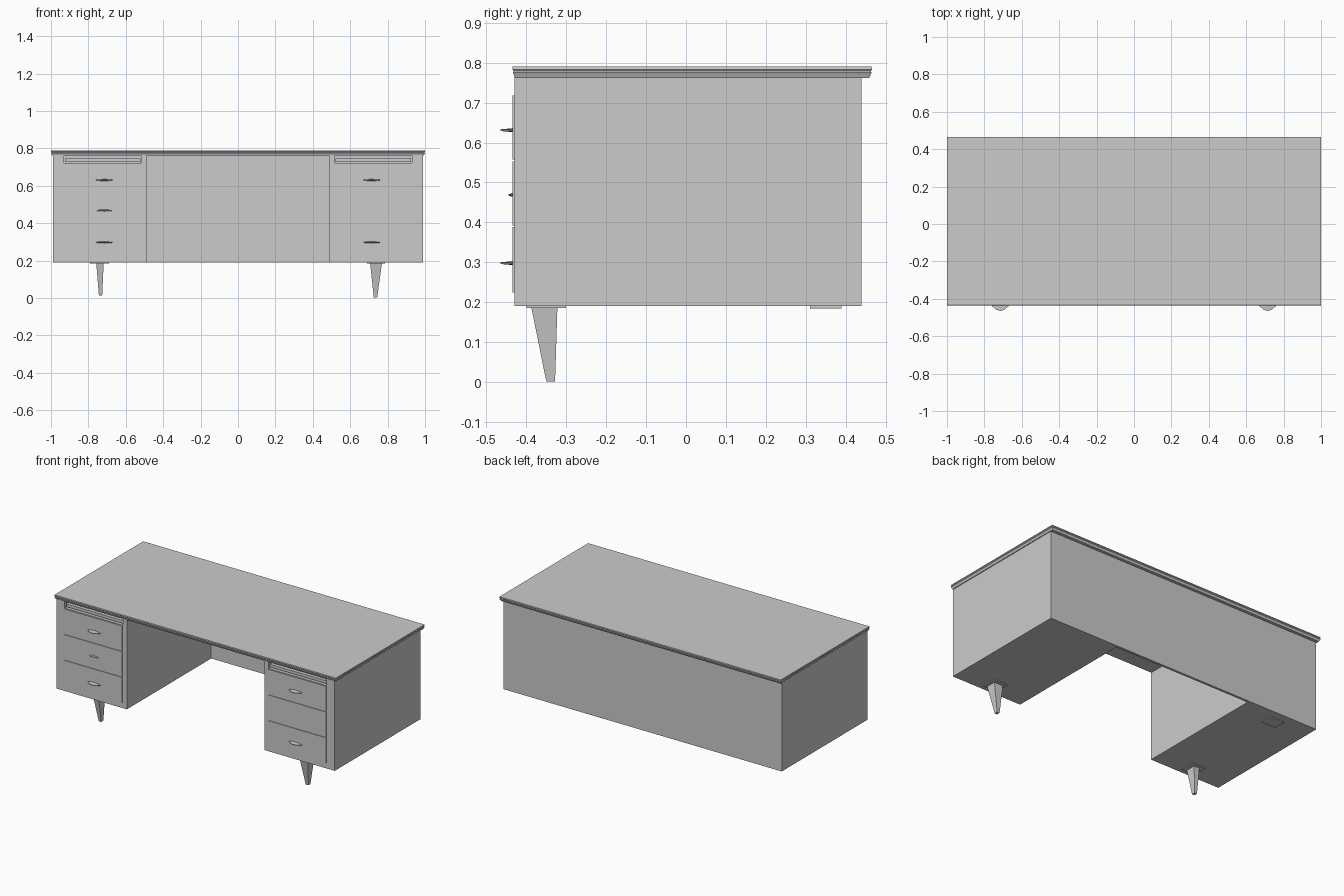
import bpy, bmesh
from mathutils import Vector

cube = bpy.data.objects.get("Cube")
if cube:
    bpy.data.objects.remove(cube, do_unlink=True)

GREY = (0.6, 0.6, 0.6, 1)
grey = bpy.data.materials.new("plain grey")
grey.use_nodes = True
grey.diffuse_color = GREY
grey.node_tree.nodes["Principled BSDF"].inputs["Base Color"].default_value = GREY


def finish(name, bm, smooth=False):
    bmesh.ops.recalc_face_normals(bm, faces=bm.faces)
    mesh = bpy.data.meshes.new(name)
    bm.to_mesh(mesh)
    bm.free()
    mesh.materials.append(grey)
    obj = bpy.data.objects.new(name, mesh)
    bpy.context.collection.objects.link(obj)
    if smooth:
        bpy.ops.object.select_all(action="DESELECT")
        obj.select_set(True)
        bpy.context.view_layer.objects.active = obj
        bpy.ops.object.shade_smooth_by_angle()
    return obj


def loft(name, rings, smooth=False):
    """Join closed rings of points and cap both ends."""
    bm = bmesh.new()
    loops = [[bm.verts.new(p) for p in ring] for ring in rings]
    for a, b in zip(loops, loops[1:]):
        for i in range(len(a)):
            j = (i + 1) % len(a)
            bm.faces.new((a[i], a[j], b[j], b[i]))
    bm.faces.new(loops[0])
    bm.faces.new(loops[-1])
    return finish(name, bm, smooth)


def rect(x0, x1, y0, y1, z):
    return [(x0, y0, z), (x1, y0, z), (x1, y1, z), (x0, y1, z)]


def box(name, x, y, z):
    x = sorted(x)
    return loft(name, [rect(*x, *y, z[0]), rect(*x, *y, z[1])])


BOTTOM, TOP = 0.19, 0.765
FRONT, BACK = -0.43, 0.44

# Table top with a moulded edge
edge = [(0.762, 0.007), (0.769, 0.004), (0.775, 0.001), (0.779, 0.003),
        (0.783, 0.0), (0.79, 0.001)]
loft("table_top", [rect(-1 + d, 1 - d, -0.435 + d, 0.466 - d, z) for z, d in edge])

# Back panel closing the kneehole
box("back_panel", (-0.988, 0.988), (BACK - 0.015, BACK), (BOTTOM, TOP))

for side, s in (("right", -1), ("left", 1)):
    def part(name, x, y, z):
        return box(f"{side}_{name}", [s * v for v in x], y, z)

    # Pedestal carcass and its front frame around the writing board slot
    part("pedestal", (0.488, 0.988), (-0.37, BACK - 0.015), (BOTTOM, TOP))
    part("front_panel", (0.488, 0.988), (FRONT, -0.37), (BOTTOM, 0.722))
    part("inner_stile", (0.488, 0.517), (FRONT, -0.37), (0.722, TOP))
    part("outer_stile", (0.93, 0.988), (FRONT, -0.37), (0.722, TOP))
    part("writing_board", (0.522, 0.925), (-0.42, -0.37), (0.728, 0.746))

    # Drawer fronts with pulls
    drawers = {"top": (0.557, 0.718, 0.63), "middle": (0.392, 0.553, 0.468),
               "bottom": (0.225, 0.388, 0.297)}
    for level, (z0, z1, zh) in drawers.items():
        part(f"{level}_drawer", (0.518, 0.93), (FRONT - 0.004, FRONT), (z0, z1))
        if s > 0 and level == "middle":
            continue
        reach = 0.010 if level == "middle" else 0.031
        # Slim bowed pull, thickest at the middle
        rings = []
        for t in (-1, -0.5, 0, 0.5, 1):
            grow = 1 - 0.8 * t * t
            x = s * 0.715 + 0.043 * t
            y = FRONT - 0.004
            rings.append([(x, y, zh - 0.004 * grow), (x, y - reach * grow, zh - 0.001),
                          (x, y - reach * grow, zh + 0.003), (x, y, zh + 0.006 * grow)])
        loft(f"{side}_{level}_pull", rings, True)

    # Tapered front leg under a mounting plate
    half = 0.032 if s > 0 else 0.02
    foot = 0.002 if s > 0 else 0.015
    top = rect(s * 0.738 - half, s * 0.738 + half, -0.388, -0.322, BOTTOM)
    tip = rect(s * 0.735 - 0.009, s * 0.735 + 0.009, -0.35, -0.328, foot)
    loft(f"{side}_front_leg", [top, tip])
    part("front_leg_plate", (0.69, 0.785), (-0.4, -0.3), (0.185, BOTTOM))

# Bare mounting plate at the rear
box("rear_leg_plate", (-0.79, -0.69), (0.31, 0.39), (0.184, BOTTOM))
